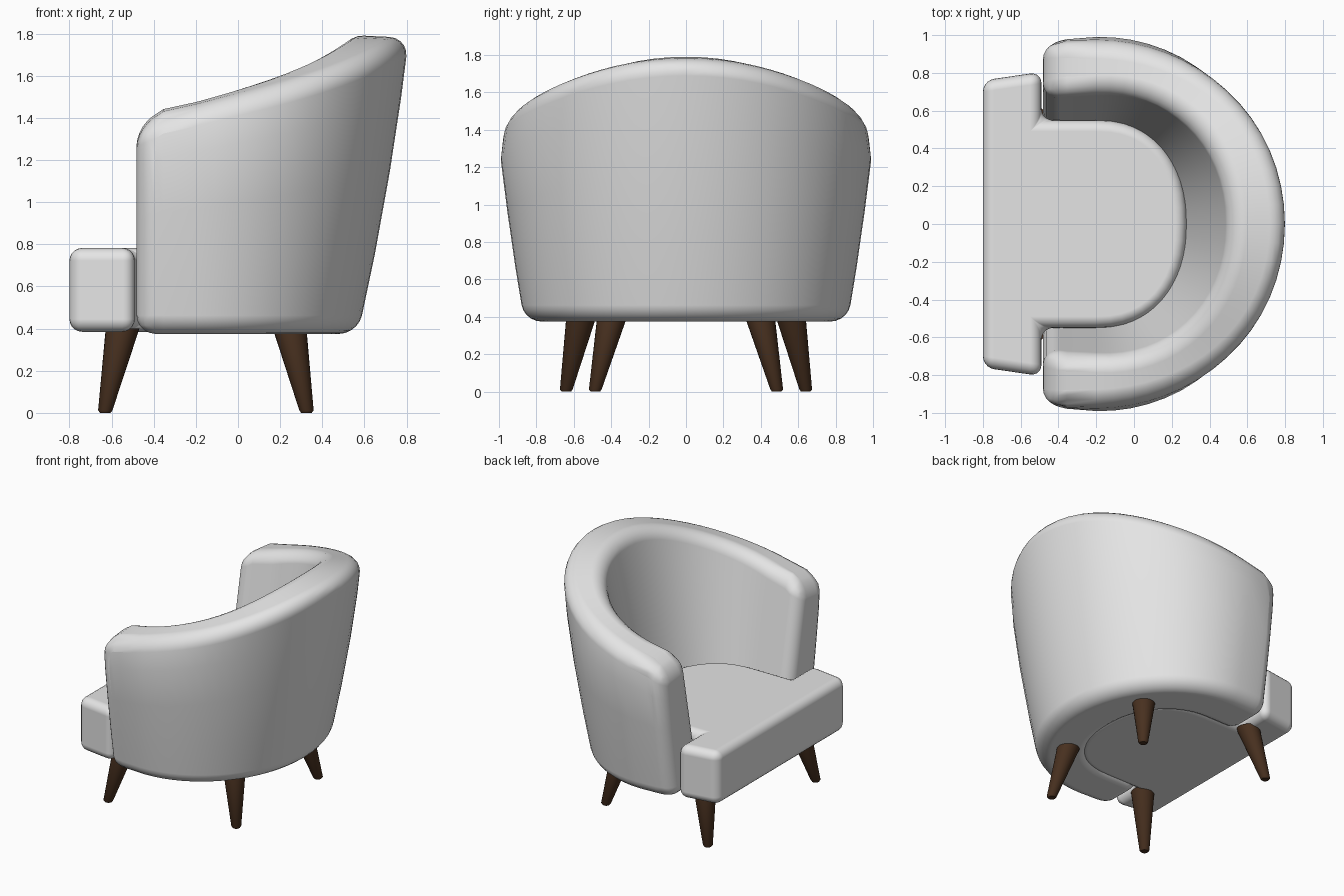
import bpy, bmesh, math

if "Cube" in bpy.data.objects:
    bpy.data.objects.remove(bpy.data.objects["Cube"])

def material(name, rgb):
    m = bpy.data.materials.new(name)
    m.diffuse_color = (*rgb, 1)
    m.use_nodes = True
    m.node_tree.nodes["Principled BSDF"].inputs["Base Color"].default_value = m.diffuse_color
    return m

fabric = material("light grey fabric", (0.78, 0.78, 0.78))
wood = material("dark brown wood", (0.065, 0.03, 0.014))

def finish(bm, name, mat, bevel=0):
    bmesh.ops.recalc_face_normals(bm, faces=bm.faces[:])
    for f in bm.faces:
        f.smooth = True
    me = bpy.data.meshes.new(name)
    bm.to_mesh(me)
    bm.free()
    me.materials.append(mat)
    ob = bpy.data.objects.new(name, me)
    bpy.context.collection.objects.link(ob)
    if bevel:
        b = ob.modifiers.new("soft edges", 'BEVEL')
        b.width = bevel
        b.segments = 5
        b.limit_method = 'ANGLE'
        b.angle_limit = math.radians(40)
        b.harden_normals = True
    return ob

def loft(bm, rings):
    # skin closed rings and cap both ends
    vs = [[bm.verts.new(p) for p in r] for r in rings]
    n = len(vs[0])
    for a, b in zip(vs, vs[1:]):
        for i in range(n):
            bm.faces.new((a[i], a[(i + 1) % n], b[(i + 1) % n], b[i]))
    bm.faces.new(vs[0])
    bm.faces.new(vs[-1])

# Wraparound back and arms: horseshoe flaring outward with height
CX, Z0, FRONT = -0.2, 0.375, -0.482
ROWS = [0, 0.27, 0.55, 0.8, 1]

def power(v, p):
    return math.copysign(abs(v) ** p, v)

def shell_ring(theta, tail):
    c, s = max(math.cos(theta), 0), math.sin(theta)
    crest = 1.485 + 0.225 * c + 0.085 * c ** 4 - 0.05 * tail - 0.07 * tail ** 4

    def point(f, outer):
        top = crest - (0.03 - 0.015 * c if outer else 0)
        z = Z0 + f * (top - Z0)
        k = (z - Z0) / 1.4
        if outer:
            a = 0.77 + 0.315 * k - 0.075 * k * k
            b = 0.865 + 0.24 * k - 0.06 * k * k
            b -= 0.6 * max(0, k - 0.69) * (1 - c)
            b *= 1 - 0.03 * tail ** 2
            x, y = a * c, b * s
        else:
            a, b = 0.40 + 0.30 * k, 0.48 + 0.275 * k
            x, y = a * power(c, 0.93), b * power(s, 0.93)
        return (CX + x + (FRONT - CX) * tail, y, z)

    return [point(f, True) for f in ROWS] + [point(f, False) for f in reversed(ROWS)]

half = math.pi / 2
N = 32
rings = [shell_ring(half, t) for t in (1, 0.55)]
rings += [shell_ring(half - math.pi * i / N, 0) for i in range(N + 1)]
rings += [shell_ring(-half, t) for t in (0.55, 1)]
bm = bmesh.new()
loft(bm, rings)
finish(bm, "back_and_arms", fabric, 0.09)

# T-shaped seat cushion with rounded rear
outline = [(-0.49, 0.805), (-0.80, 0.76), (-0.80, -0.76), (-0.49, -0.805), (-0.49, -0.55)]
for i in range(25):
    t = -half + math.pi * i / 24
    c, s = max(math.cos(t), 0), math.sin(t)
    outline.append((CX + 0.48 * power(c, 0.88), 0.55 * power(s, 0.88)))
outline.append((-0.49, 0.55))
bm = bmesh.new()
loft(bm, [[(x, y, z) for x, y in outline] for z in (0.385, 0.783)])
finish(bm, "seat_cushion", fabric, 0.06)

# Splayed tapered legs
def leg(name, foot, top):
    bm = bmesh.new()
    rings = []
    for (x, y, z), r in ((foot, 0.025), ((foot[0], foot[1], 0.012), 0.034), (top, 0.08)):
        rings.append([(x + r * math.cos(2 * math.pi * i / 24),
                       y + r * math.sin(2 * math.pi * i / 24), z) for i in range(24)])
    loft(bm, rings)
    for e in bm.edges:
        if any(len(f.verts) > 4 for f in e.link_faces):
            e.smooth = False
    finish(bm, name, wood)

for side, s in (("left", -1), ("right", 1)):
    leg("front_leg_" + side, (-0.63, 0.64 * s, 0), (-0.548, 0.56 * s, 0.40))
    leg("rear_leg_" + side, (0.325, 0.485 * s, 0), (0.245, 0.395 * s, 0.40))
